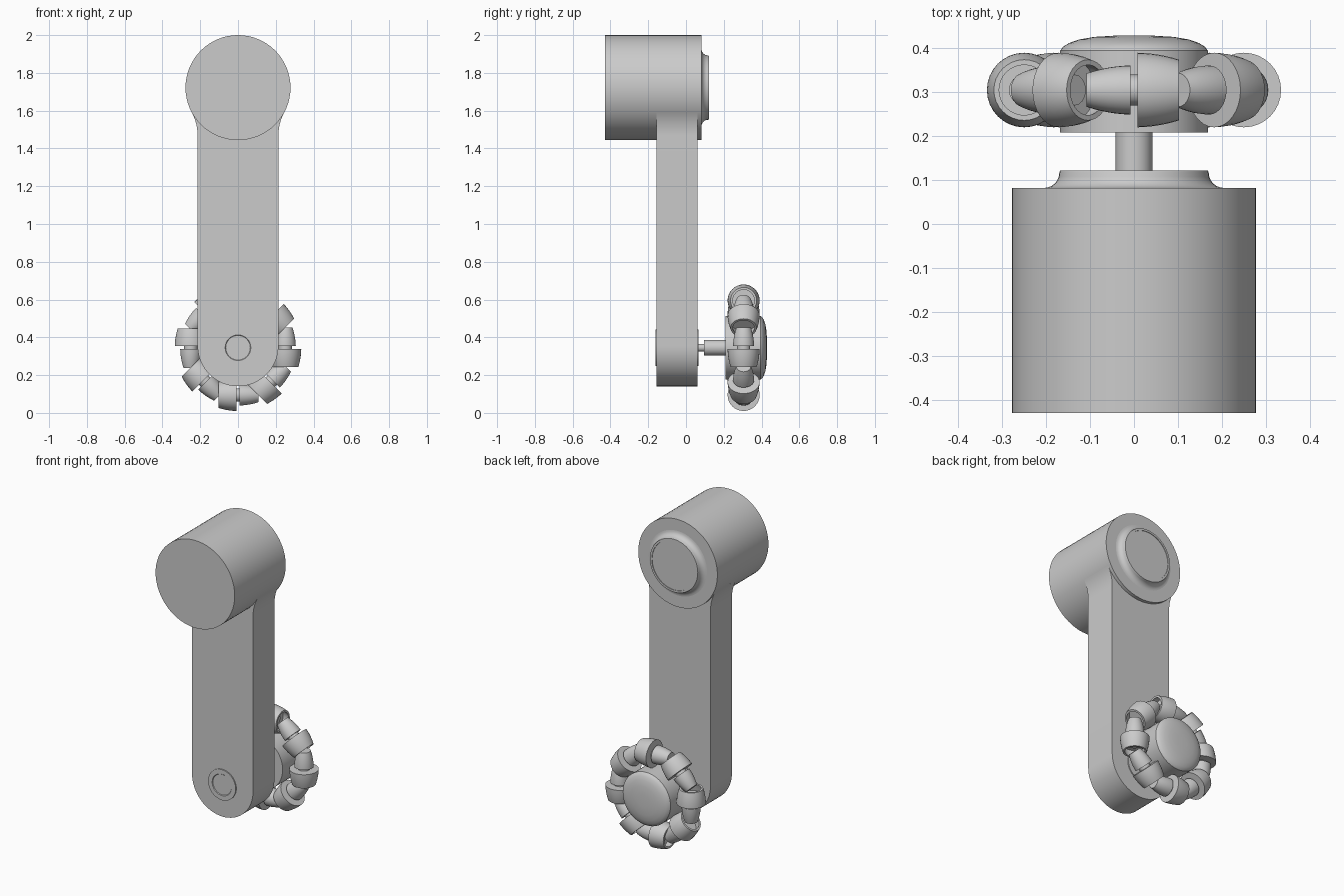
import bpy, bmesh, math
from mathutils import Matrix, Vector

if "Cube" in bpy.data.objects:
    bpy.data.objects.remove(bpy.data.objects["Cube"])

grey = bpy.data.materials.new("plain grey")
grey.diffuse_color = (0.6, 0.6, 0.6, 1)
grey.use_nodes = True
grey.node_tree.nodes["Principled BSDF"].inputs["Base Color"].default_value = grey.diffuse_color
WHEEL_Z, HEAD_Z, ROLL_Y = 0.345, 1.722, 0.305


def finish(name, bm, angle=30):
    bmesh.ops.recalc_face_normals(bm, faces=bm.faces[:])
    me = bpy.data.meshes.new(name)
    bm.to_mesh(me)
    bm.free()
    me.materials.append(grey)
    ob = bpy.data.objects.new(name, me)
    bpy.context.collection.objects.link(ob)
    bpy.ops.object.select_all(action='DESELECT')
    ob.select_set(True)
    bpy.context.view_layer.objects.active = ob
    bpy.ops.object.shade_smooth_by_angle(angle=math.radians(angle))
    return ob


def lathe(name, profile, matrix, closed=False, n=48):
    """Spin (radius, height) points about local z; open ends are capped."""
    bm = bmesh.new()
    rings = [[bm.verts.new((r * math.cos(2 * math.pi * i / n),
                            r * math.sin(2 * math.pi * i / n), h))
              for i in range(n)] for r, h in profile]
    pairs = list(zip(rings, rings[1:]))
    if closed:
        pairs.append((rings[-1], rings[0]))
    else:
        bm.faces.new(rings[0])
        bm.faces.new(rings[-1])
    for a, b in pairs:
        for i in range(n):
            j = (i + 1) % n
            bm.faces.new((a[i], a[j], b[j], b[i]))
    bm.transform(matrix)
    return finish(name, bm)


def along_y(z):
    # local z becomes +y
    return Matrix.Translation((0, 0, z)) @ Matrix.Rotation(-math.pi / 2, 4, 'X')


def arc(cx, cy, r, a0, a1, n):
    return [(cx + r * math.cos(math.radians(a0 + (a1 - a0) * i / n)),
             cy + r * math.sin(math.radians(a0 + (a1 - a0) * i / n))) for i in range(n + 1)]


# Motor housing with a flared rear cap
lathe("motor_housing", [(0.278, -0.43), (0.278, 0.082)], along_y(HEAD_Z), n=64)
flare = arc(0.205, 0.117, 0.035, 270, 180, 6)
lathe("rear_cap", [(0.205, 0.075)] + flare + [(0.168, 0.122), (0.155, 0.122), (0.155, 0.118)],
      along_y(HEAD_Z))

# Arm: rounded bottom, flaring into the housing at the top
HALF, FIL = 0.214, 0.25
cx = HALF + FIL
cz = HEAD_Z - math.sqrt((0.278 + FIL) ** 2 - cx ** 2)
touch = math.degrees(math.atan2(HEAD_Z - cz, -cx))
right = arc(cx, cz, FIL, 180, touch, 10)
outline = arc(0, WHEEL_Z + 0.01, HALF, 180, 360, 32) + right
outline += [(-x, z) for x, z in reversed(right)]
bm = bmesh.new()
face = bm.faces.new([bm.verts.new((x, -0.155, z)) for x, z in outline])
ext = bmesh.ops.extrude_face_region(bm, geom=[face])
bmesh.ops.translate(bm, vec=(0, 0.215, 0),
                    verts=[v for v in ext["geom"] if isinstance(v, bmesh.types.BMVert)])
finish("arm", bm)

# Axle bearing rings on both faces of the arm, and the stepped axle
lathe("axle_bearing", [(0.065, -0.158), (0.068, -0.162), (0.097, -0.162),
                       (0.097, 0.066), (0.065, 0.066)], along_y(WHEEL_Z))
lathe("axle", [(0.02, 0.05), (0.02, 0.095), (0.042, 0.095), (0.042, 0.22)], along_y(WHEEL_Z), n=32)

# Wheel hub with a domed outer face
dome = [(0.168, 0.395), (0.162, 0.403), (0.148, 0.412), (0.125, 0.42), (0.09, 0.426), (0.04, 0.429)]
lathe("wheel_hub", [(0.168, 0.208)] + dome, along_y(WHEEL_Z))

# Eight roller units: wide hollow cup, slim roller and pin on one tangent axis
D, R = 0.25, 0.335


def barrel(s, shrink=0):
    return math.sqrt(R * R - s * s) - D - shrink


cup_s = [0.008 + 0.094 * i / 6 for i in range(7)]
cup = [(0.02, 0.008)] + [(barrel(s), s) for s in cup_s]
cup += [(barrel(s, 0.012), s) for s in reversed(cup_s[3:])] + [(0.02, cup_s[3])]
slim_s = [-0.008 - 0.1 * i / 6 for i in range(7)]
slim = [(barrel(s, 0.029), s) for s in slim_s]
for k in range(8):
    place = (Matrix.Translation((0, ROLL_Y, WHEEL_Z)) @ Matrix.Rotation(k * math.pi / 4, 4, 'Y')
             @ Matrix.Translation((0, 0, D)) @ Matrix.Rotation(math.pi / 2, 4, 'Y'))
    lathe(f"wide_roller_{k}", cup, place, closed=True, n=32)
    lathe(f"slim_roller_{k}", slim, place, n=32)
    lathe(f"roller_pin_{k}", [(0.035, -0.02), (0.035, 0.06)], place, n=16)
